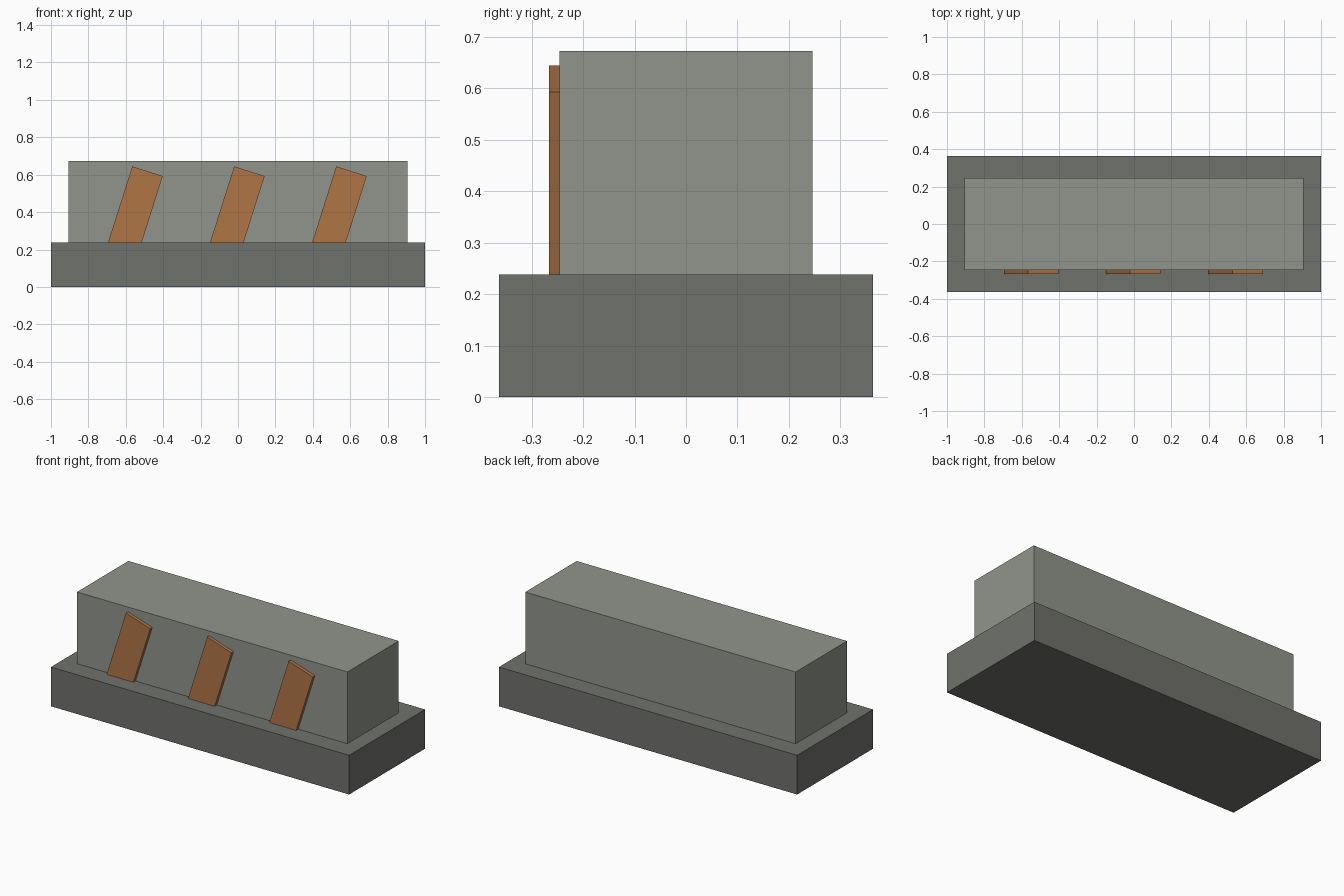
import bpy
import math

cube = bpy.data.objects.get("Cube")
if cube:
    bpy.data.objects.remove(cube, do_unlink=True)


def make_material(name, rgb):
    mat = bpy.data.materials.new(name)
    mat.use_nodes = True
    mat.diffuse_color = (*rgb, 1)
    bsdf = next(n for n in mat.node_tree.nodes if n.type == 'BSDF_PRINCIPLED')
    bsdf.inputs["Base Color"].default_value = (*rgb, 1)
    return mat


def add_box(name, size, centre, mat, tilt=0.0):
    bpy.ops.mesh.primitive_cube_add(size=1, location=centre, rotation=(0, tilt, 0))
    box = bpy.context.object
    box.name = name
    box.scale = size
    box.data.materials.append(mat)
    return box


dark_stone = make_material("dark stone grey", (0.159, 0.168, 0.150))
light_stone = make_material("light stone grey", (0.283, 0.301, 0.262))
rust = make_material("rust orange", (0.434, 0.178, 0.060))

# Wide footing and the narrower block standing on it
base_top, block_top = 0.238, 0.673
add_box("base", (2, 0.727, base_top), (0, 0, base_top / 2), dark_stone)
add_box("upper_block", (1.813, 0.492, block_top - base_top),
        (-0.001, 0, (base_top + block_top) / 2), light_stone)

# Slanted stripes raised from the front face, lower corners sunk in the base
for i, x in enumerate((-0.548, -0.003, 0.543)):
    add_box(f"slanted_stripe_{i + 1}", (0.171, 0.04, 0.423),
            (x, -0.246, 0.417), rust, math.radians(17.6))
